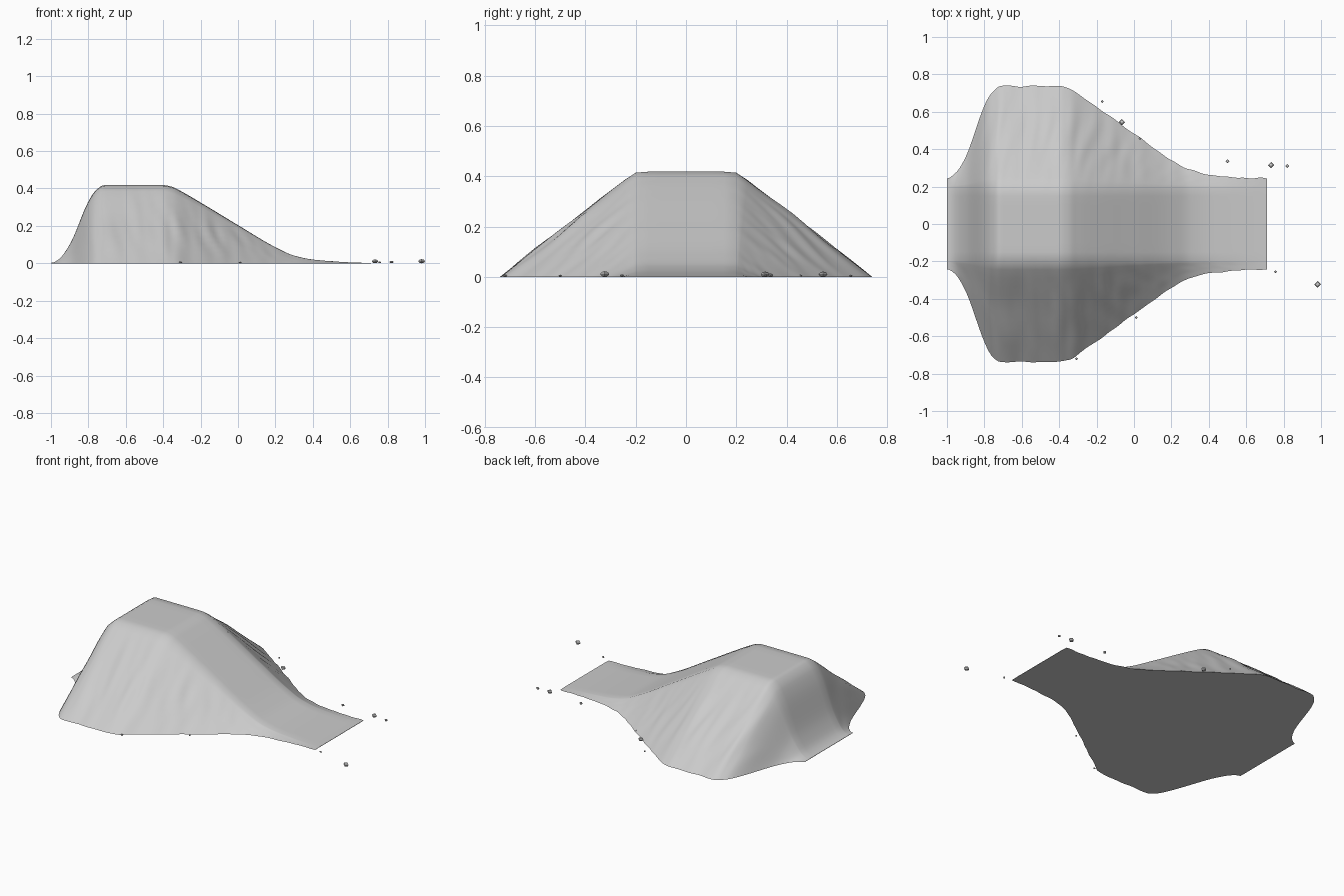
import bpy, bmesh, math
from mathutils import Vector, noise

cube = bpy.data.objects.get("Cube")
if cube:
    bpy.data.objects.remove(cube, do_unlink=True)

grey = bpy.data.materials.new("plain_grey")
grey.use_nodes = True
colour = (0.6, 0.6, 0.6, 1)
grey.diffuse_color = colour
grey.node_tree.nodes["Principled BSDF"].inputs["Base Color"].default_value = colour

# Crest line of the mound as (x, height)
CREST = [(-1, .002), (-.96, .02), (-.9, .1), (-.8, .33), (-.76, .39), (-.715, .418),
         (-.4, .418), (-.35, .408), (-.3, .383), (-.2, .325), (0, .204), (.2, .086),
         (.3, .041), (.4, .02), (.5, .011), (.6, .005), (.71, .002)]
SLOPES = [(b[1] - a[1]) / (b[0] - a[0]) for a, b in zip(CREST, CREST[1:])]


def tangent(i):
    if i == 0 or i == len(CREST) - 1:
        return 0
    a, b = SLOPES[i - 1], SLOPES[i]
    return 2 * a * b / (a + b) if a * b > 0 else 0


def crest_height(x):
    """Smooth curve through the crest points, without overshoot."""
    i = max(k for k in range(len(CREST) - 1) if CREST[k][0] <= x + 1e-9)
    (x0, z0), (x1, z1) = CREST[i], CREST[i + 1]
    d = x1 - x0
    t = (x - x0) / d
    s = t * t * (3 - 2 * t)
    return (z0 + (z1 - z0) * s + d * tangent(i) * t * (1 - t) ** 2
            - d * tangent(i + 1) * t * t * (1 - t))


def finish(bm, name, smooth):
    bmesh.ops.recalc_face_normals(bm, faces=bm.faces)
    mesh = bpy.data.meshes.new(name)
    bm.to_mesh(mesh)
    bm.free()
    obj = bpy.data.objects.new(name, mesh)
    bpy.context.collection.objects.link(obj)
    mesh.materials.append(grey)
    if smooth:
        bpy.ops.object.select_all(action='DESELECT')
        obj.select_set(True)
        bpy.context.view_layer.objects.active = obj
        bpy.ops.object.shade_smooth_by_angle(angle=math.radians(50))
    return obj


# Dirt mound: flat-topped section lofted along the crest line
ROWS, FLANK, TOP = 130, 12, 8
SHOULDER = 0.2


def section(x):
    h = crest_height(x)

    def side(sign):
        edge = noise.noise(Vector((x * 14, sign * 5, 0))) * .008
        width = min(SHOULDER + .04 + 1.19 * h + edge, .74)
        points = []
        for i in range(FLANK + 1):
            t = i / FLANK
            y = width + (SHOULDER - width) * t
            ripple = noise.noise(Vector((x * 18 + t * 2, t * 2.5, sign * 3)))
            z = h * t + ripple * .03 * h * math.sin(math.pi * t)
            if i == FLANK:
                z -= .01 * h
            points.append((x, sign * y, max(z, 0)))
        return points

    top = [(x, -SHOULDER + 2 * SHOULDER * i / TOP, h) for i in range(1, TOP)]
    return side(-1) + top + side(1)[::-1]


bm = bmesh.new()
x0, x1 = CREST[0][0], CREST[-1][0]
rows = [[bm.verts.new(p) for p in section(x0 + (x1 - x0) * r / ROWS)]
        for r in range(ROWS + 1)]
for a, b in zip(rows, rows[1:]):
    for i in range(len(a)):          # wraps round to close the flat underside
        j = (i + 1) % len(a)
        bm.faces.new((a[i], a[j], b[j], b[i]))
for row in (rows[0], rows[-1]):
    bm.faces.new(row)
finish(bm, "dirt_mound", True)

# Loose pebbles scattered beside the mound: (x, y, radius)
PEBBLES = [(-.17, .655, .007), (-.065, .545, .017), (.03, .455, .007), (.5, .335, .011),
           (.733, .315, .017), (.82, .31, .011), (.982, -.323, .018), (.757, -.255, .008),
           (.012, -.5, .007), (-.307, -.72, .008)]
for n, (x, y, r) in enumerate(PEBBLES, 1):
    bm = bmesh.new()
    bmesh.ops.create_uvsphere(bm, u_segments=4, v_segments=4, radius=r)
    bmesh.ops.scale(bm, vec=(1, 1, .62), verts=bm.verts)
    bmesh.ops.translate(bm, vec=(x, y, r * .62), verts=bm.verts)
    finish(bm, f"pebble_{n}", False)
